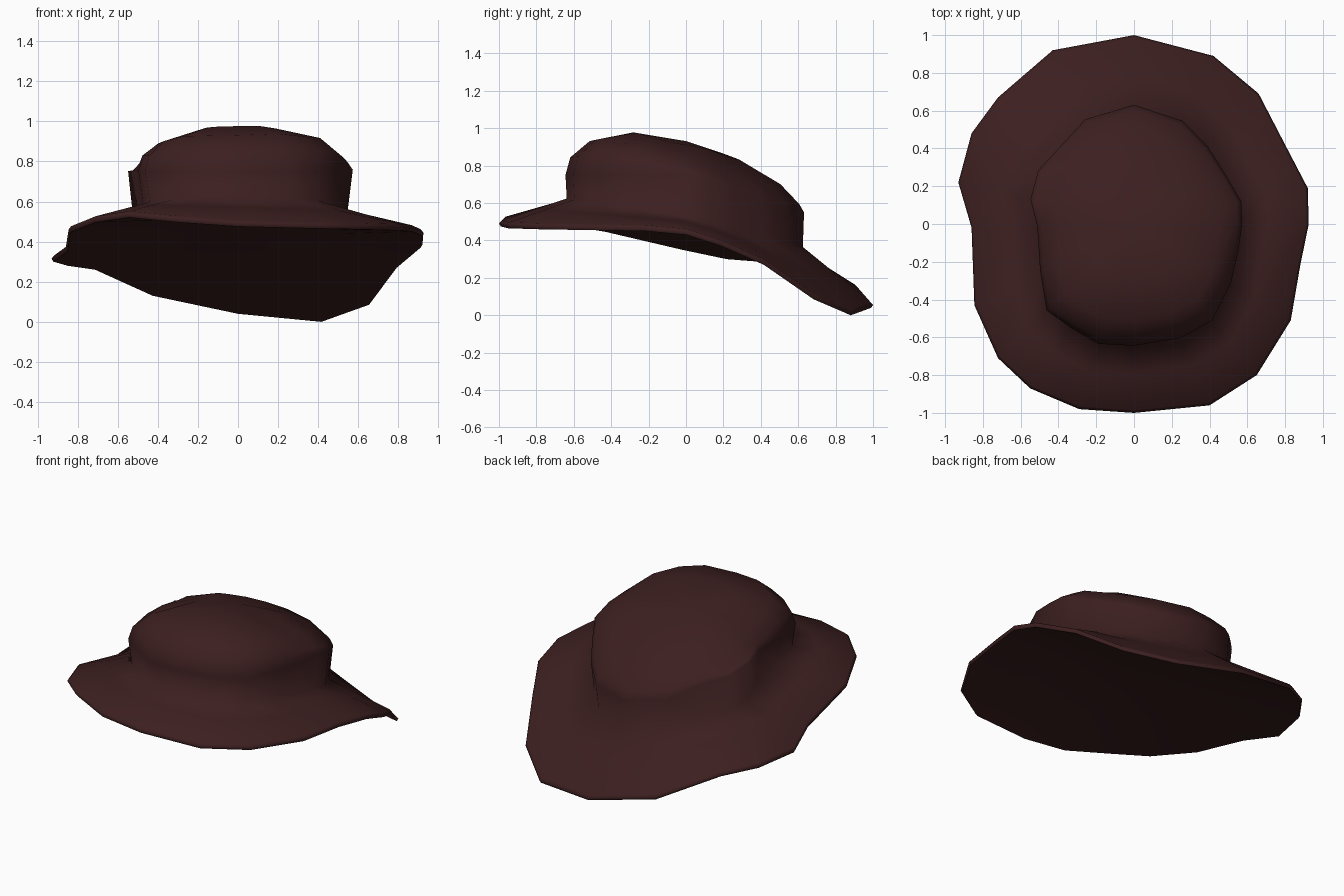
import bpy, bmesh, math

if "Cube" in bpy.data.objects:
    bpy.data.objects.remove(bpy.data.objects["Cube"])

# Brim edge, clockwise from the back: x, y, underside height
RIM = [(0, 1, .04), (.42, .89, 0), (.66, .69, .085), (.80, .42, .27), (.92, .19, .37),
       (.925, 0, .43), (.88, -.22, .45), (.83, -.51, .455), (.65, -.80, .46), (.40, -.96, .465),
       (0, -1, .475), (-.29, -.98, .495), (-.55, -.87, .52), (-.72, -.71, .495),
       (-.845, -.43, .445), (-.86, -.02, .35), (-.93, .22, .30), (-.86, .48, .28),
       (-.72, .67, .26), (-.43, .92, .13)]
# Crown outline seen from above
CROWN = [(.02, .635), (.22, .585), (.41, .39), (.585, .09), (.535, -.27), (.41, -.52), (.20, -.63),
         (-.15, -.655), (-.30, -.575), (-.465, -.455), (-.505, -.20), (-.505, -.03), (-.555, .10),
         (-.515, .275), (-.23, .585)]
# Height curves along y
BASE = [(-.65, .625), (-.3, .575), (0, .53), (.35, .45), (.63, .365)]
EDGE = [(-.65, .75), (.1, .76), (.4, .67), (.63, .55)]
TOP = [(-.65, .85), (-.62, .875), (-.48, .95), (-.26, .98), (-.08, .94), (.1, .92),
       (.27, .84), (.45, .745), (.58, .64), (.63, .58)]
UNDER = [(-.65, .53), (-.3, .49), (0, .44), (.3, .375), (.6, .26)]


def curve(pts, t):
    if t <= pts[0][0]:
        return pts[0][1]
    for (a, za), (b, zb) in zip(pts, pts[1:]):
        if t <= b:
            return za + (zb - za) * (t - a) / (b - a)
    return pts[-1][1]


def crown_point(dx, dy):
    """Where a ray from the middle crosses the crown outline."""
    for (ax, ay), (bx, by) in zip(CROWN, CROWN[1:] + CROWN[:1]):
        ex, ey = bx - ax, by - ay
        den = dx * ey - dy * ex
        if abs(den) < 1e-9:
            continue
        r = (ax * ey - ay * ex) / den
        u = (ax * dy - ay * dx) / den
        if r > 0 and -1e-6 <= u <= 1 + 1e-6:
            return dx * r, dy * r


def sag(x, y):
    """The crown hangs lower at the back right."""
    return .35 * max(x, 0) * max(y, 0)


def edge(x, y):
    return curve(EDGE, y) - sag(x, y)


def dome(x, y):
    drop = .14 if x > 0 else .19
    return curve(TOP, y) - drop * (abs(x) / .57) ** 2.5 - sag(x, y)


def mix(a, b, t):
    return tuple(p + (q - p) * t for p, q in zip(a, b))


# One profile per rim point, from the underside over the rim up to the crown
profiles = []
for x, y, z in RIM:
    cx, cy = crown_point(x, y)
    base = (cx * .95, cy * .99, curve(BASE, cy))
    rim_top = (x * .985, y * .985, z + .032)
    p = [(cx * .9, cy * .9, curve(UNDER, cy * .9)),
         (x * .99, y * .99, z),
         (x, y, z + .015),
         rim_top,
         mix(rim_top, base, .55),
         base,
         (cx, cy, edge(cx, cy))]
    sx, sy = cx * .96, cy * .96
    p.append((sx, sy, edge(cx, cy) * .25 + dome(sx, sy) * .75))
    for s in (.8, .45):
        p.append((cx * s, cy * s, dome(cx * s, cy * s)))
    profiles.append(p)

# Hat: loft the profiles, closed at the top and underneath
bm = bmesh.new()
cols = [[bm.verts.new(v) for v in p] for p in profiles]
under = bm.verts.new((0, 0, .45))
peak = bm.verts.new((0, 0, dome(0, 0)))
for a, b in zip(cols, cols[1:] + cols[:1]):
    bm.faces.new((under, a[0], b[0]))
    bm.faces.new((peak, b[-1], a[-1]))
    for i in range(len(a) - 1):
        bm.faces.new((a[i], a[i + 1], b[i + 1], b[i]))
    # crisp lower edge of the brim
    bm.edges.get((a[1], b[1])).smooth = False
bmesh.ops.recalc_face_normals(bm, faces=bm.faces)
mesh = bpy.data.meshes.new("brimmed_hat")
bm.to_mesh(mesh)
bm.free()
for f in mesh.polygons:
    f.use_smooth = True

felt = bpy.data.materials.new("dark_brown_felt")
felt.diffuse_color = (.045, .0135, .014, 1)
felt.use_nodes = True
felt.node_tree.nodes["Principled BSDF"].inputs["Base Color"].default_value = felt.diffuse_color
mesh.materials.append(felt)
hat = bpy.data.objects.new("brimmed_hat", mesh)
bpy.context.collection.objects.link(hat)
